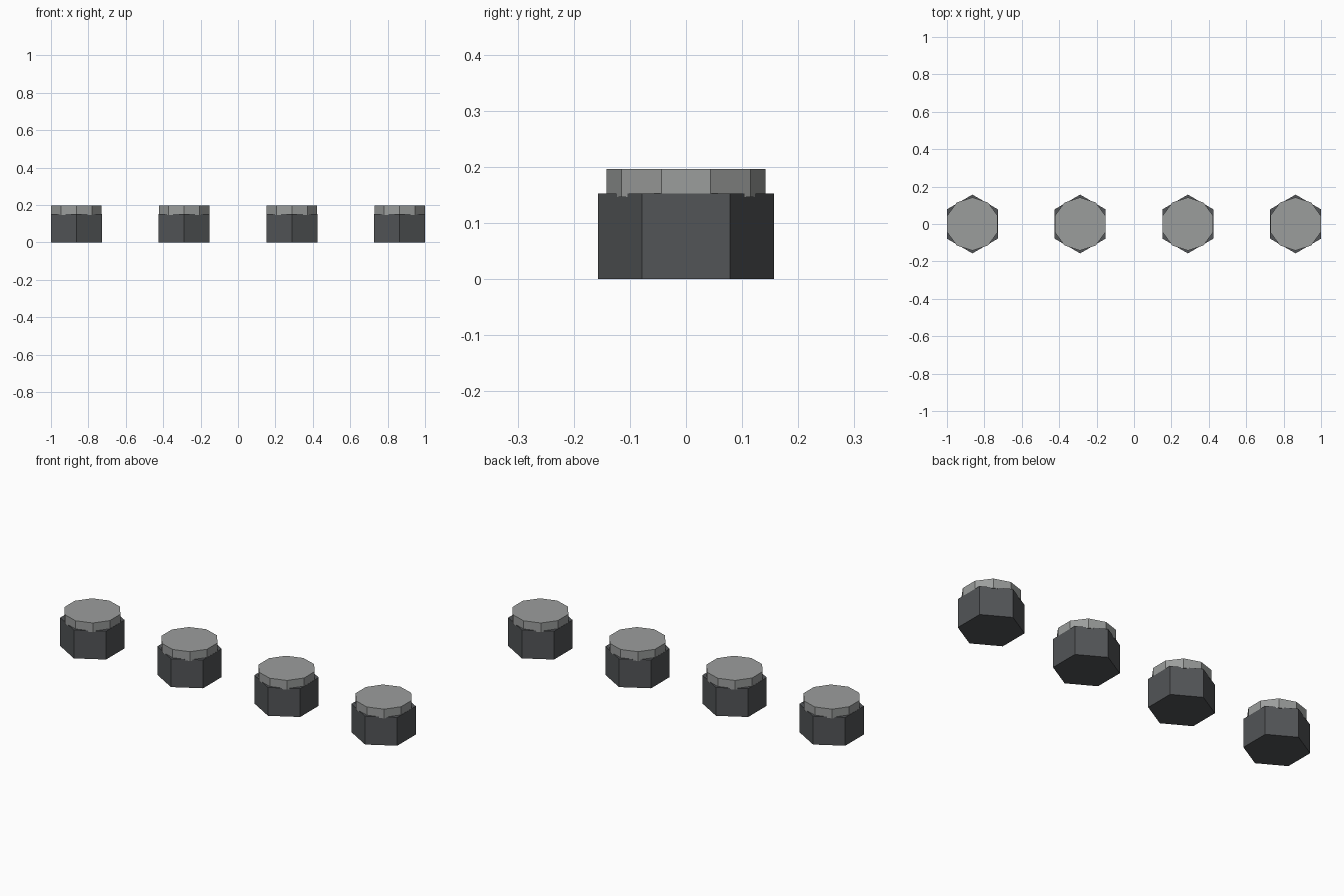
import bpy
import math

cube = bpy.data.objects.get("Cube")
if cube:
    bpy.data.objects.remove(cube, do_unlink=True)


def material(name, colour):
    mat = bpy.data.materials.new(name)
    mat.use_nodes = True
    mat.diffuse_color = colour
    mat.node_tree.nodes["Principled BSDF"].inputs["Base Color"].default_value = colour
    return mat


def prism(name, sides, radius, bottom, top, x, mat):
    """Flat-sided upright prism with a corner pointing along y."""
    bpy.ops.mesh.primitive_cylinder_add(
        vertices=sides, radius=radius, depth=top - bottom,
        location=(x, 0, (bottom + top) / 2))
    obj = bpy.context.object
    obj.name = name
    obj.data.materials.append(mat)
    return obj


dark = material("dark grey", (0.085, 0.09, 0.095, 1))
light = material("light grey", (0.33, 0.34, 0.335, 1))

hex_radius = 0.157
outer = 1 - hex_radius * math.cos(math.pi / 6)

# Row of four hexagonal bases, each with a ten-sided cap sunk slightly in
for i in range(4):
    x = outer * (2 * i / 3 - 1)
    prism(f"hex_base_{i + 1}", 6, hex_radius, 0, 0.152, x, dark)
    prism(f"cap_{i + 1}", 10, 0.142, 0.146, 0.196, x, light)
